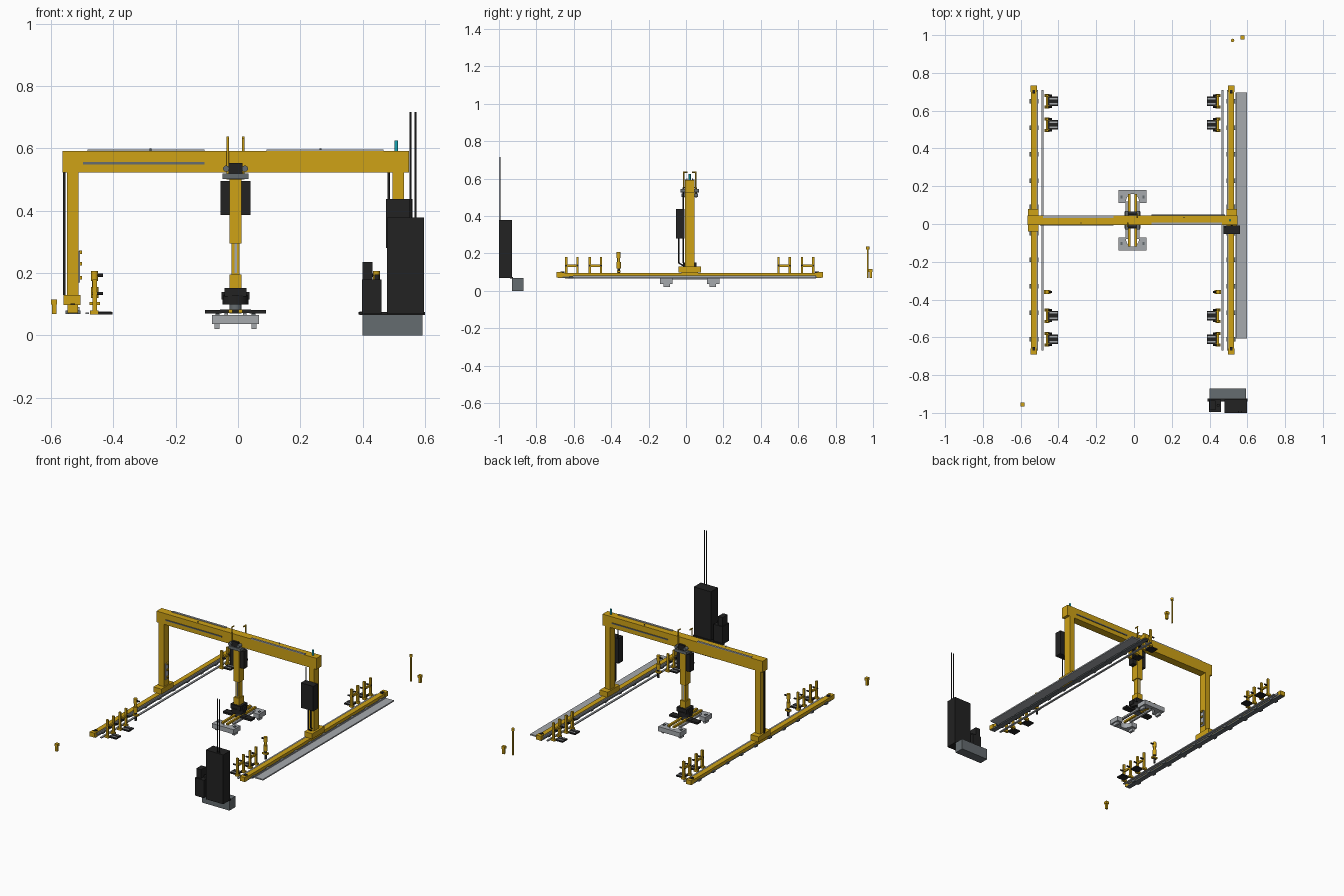
import bpy
import bmesh
import math
from mathutils import Matrix, Vector

cube = bpy.data.objects.get("Cube")
if cube:
    bpy.data.objects.remove(cube, do_unlink=True)

# The gantry is symmetric about this point; loose equipment uses the world origin
GANTRY = Vector((-.008, .02, 0))
WORLD = Vector((0, 0, 0))


def material(name, red, green, blue):
    mat = bpy.data.materials.new(name)
    mat.use_nodes = True
    mat.diffuse_color = (red, green, blue, 1)
    shader = next(n for n in mat.node_tree.nodes if n.type == 'BSDF_PRINCIPLED')
    shader.inputs["Base Color"].default_value = (red, green, blue, 1)
    shader.inputs["Roughness"].default_value = .6
    return mat


yellow = material("safety yellow", .62, .36, .008)
dark = material("charcoal", .016, .016, .016)
light_grey = material("light grey", .38, .4, .42)
steel = material("steel grey", .13, .15, .16)
cyan = material("cyan lamp", .01, .38, .46)


def finish(name, bm, mat):
    bmesh.ops.recalc_face_normals(bm, faces=bm.faces)
    mesh = bpy.data.meshes.new(name)
    bm.to_mesh(mesh)
    bm.free()
    mesh.materials.append(mat)
    obj = bpy.data.objects.new(name, mesh)
    bpy.context.collection.objects.link(obj)
    return obj


def signs(mirror):
    """Sign pairs for copies: x, y, xy mirror, or turn for a half turn."""
    if mirror == "turn":
        return [(1, 1), (-1, -1)]
    xs = (1, -1) if "x" in mirror else (1,)
    ys = (1, -1) if "y" in mirror else (1,)
    return [(sx, sy) for sx in xs for sy in ys]


def label(name, mirror, sx, sy):
    if "x" in mirror or mirror == "turn":
        name += "_left" if sx > 0 else "_right"
    if "y" in mirror:
        name += "_back" if sy > 0 else "_front"
    return name


def box(name, mat, x, y, z, mirror="", origin=GANTRY):
    for sx, sy in signs(mirror):
        bm = bmesh.new()
        bmesh.ops.create_cube(bm, size=1)
        size = Vector((x[1] - x[0], y[1] - y[0], z[1] - z[0]))
        mid = Vector((sx * sum(x) / 2, sy * sum(y) / 2, sum(z) / 2))
        bmesh.ops.transform(bm, verts=bm.verts,
                            matrix=Matrix.Translation(mid + origin) @ Matrix.Diagonal(size).to_4x4())
        finish(label(name, mirror, sx, sy), bm, mat)


def rod(name, mat, start, end, radius, mirror="", origin=GANTRY):
    for sx, sy in signs(mirror):
        flip = Vector((sx, sy, 1))
        a, b = Vector(start) * flip + origin, Vector(end) * flip + origin
        bm = bmesh.new()
        bmesh.ops.create_cone(bm, cap_ends=True, segments=16, radius1=radius,
                              radius2=radius, depth=(b - a).length)
        turn = (b - a).to_track_quat('Z', 'Y').to_matrix().to_4x4()
        bmesh.ops.transform(bm, verts=bm.verts, matrix=Matrix.Translation((a + b) / 2) @ turn)
        for face in bm.faces:
            face.smooth = len(face.verts) == 4
        for edge in bm.edges:
            edge.smooth = all(f.smooth for f in edge.link_faces)
        finish(label(name, mirror, sx, sy), bm, mat)


def plate(name, mat, outline, z, mirror=""):
    for sx, sy in signs(mirror):
        bm = bmesh.new()
        verts = [bm.verts.new(Vector((px * sx, py * sy, z[0])) + GANTRY) for px, py in outline]
        face = bm.faces.new(verts)
        top = bmesh.ops.extrude_face_region(bm, geom=[face])["geom"]
        bmesh.ops.translate(bm, vec=(0, 0, z[1] - z[0]),
                            verts=[v for v in top if isinstance(v, bmesh.types.BMVert)])
        finish(label(name, mirror, sx, sy), bm, mat)


# Portal frame
box("main_beam", yellow, (-.555, .557), (-.025, .025), (.522, .592))
box("column", yellow, (.504, .54), (-.025, .025), (.12, .53), "x")
box("carriage", yellow, (.497, .552), (-.06, .06), (.097, .13), "x")
box("carriage_shoe", yellow, (.507, .537), (-.045, .045), (.07, .1), "x")
box("beam_slot", steel, (-.49, -.1), (-.029, -.024), (.549, .556), "turn")
box("beam_cable_tray", light_grey, (-.475, -.1), (.012, .025), (.59, .596), "turn")
rod("lifting_eye", steel, (.273, .015, .59), (.273, .015, .6), .003, "turn")
box("column_plate", light_grey, (-.506, -.499), (-.015, .015), (.17, .27))
for height in (.18, .225, .262):
    box("column_sensor", yellow, (-.502, -.492), (-.008, .008), (height, height + .01))
rod("column_conduit", dark, (-.549, 0, .13), (-.549, 0, .522), .004)

# Warning lamp and column switch box
rod("warning_lamp", cyan, (.516, 0, .592), (.516, 0, .625), .006)
box("switch_box", dark, (.482, .568), (-.073, -.028), (.28, .437))
rod("switch_box_cable", dark, (.491, -.035, .43), (.491, -.035, .522), .004)
for offset in (-.06, -.035):
    rod("drop_cable", dark, (.525, offset, .28), (.525, offset, .15), .004)
    rod("drop_cable_bend", dark, (.525, offset, .15), (.525, offset + .03, .132), .004)

# Floor rails
box("rail", yellow, (.507, .537), (-.7, .7), (.077, .095), "x")
box("rail_underside", steel, (.505, .535), (-.705, .705), (.068, .077), "x")
box("rail_edge_strip", light_grey, (.5, .508), (-.69, .69), (.08, .092), "x")
box("rail_end_stop", yellow, (.505, .539), (.68, .712), (.072, .1), "xy")
box("rail_buffer", dark, (.515, .53), (.67, .69), (.095, .103), "xy")
box("guide_strip", light_grey, (.47, .482), (-.69, .69), (.068, .074), "x")
for i in range(10):
    spot = -.63 + i * .14
    box("rail_clip", steel, (.498, .546), (spot - .012, spot + .012), (.069, .08), "x")
box("cable_channel", light_grey, (.548, .605), (-.625, .675), (.066, .074))
box("cable_channel_lip", light_grey, (.545, .551), (-.625, .675), (.066, .082))

# Stands beside the rails
for centre in (.505, .63):
    box("stand_foot", dark, (.394, .447), (centre - .025, centre + .025), (.067, .075), "xy")
    for offset in (-.014, .014):
        box("stand_foot_stripe", light_grey, (.398, .44),
            (centre + offset - .004, centre + offset + .004), (.074, .077), "xy")
    box("stand_bar", yellow, (.446, .457), (centre - .03, centre + .03), (.128, .14), "xy")
    for offset in (-.03, .03):
        spot = centre + offset
        box("stand_post", yellow, (.445, .459), (spot - .006, spot + .006), (.067, .18), "xy")
        box("stand_bracket", yellow, (.44, .467), (spot - .008, spot + .008), (.067, .08), "xy")
        rod("stand_pin", dark, (.425, spot, .135), (.46, spot, .135), .005, "xy")
rod("beacon_foot", dark, (.452, -.38, .067), (.452, -.38, .125), .007, "x")
rod("beacon_body", yellow, (.452, -.38, .12), (.452, -.38, .155), .012, "x")
rod("beacon_neck", yellow, (.452, -.38, .15), (.452, -.38, .18), .008, "x")
rod("beacon_head", yellow, (.452, -.38, .175), (.452, -.38, .207), .011, "x")
rod("beacon_pin", dark, (.425, -.38, .193), (.455, -.38, .193), .005, "x")
box("beacon_bracket", yellow, (.434, .468), (-.39, -.37), (.098, .108), "x")

# Trolley on the beam
box("trolley_plate", steel, (-.042, .042), (-.045, .045), (.502, .52))
box("trolley_cheek", dark, (-.022, .022), (.027, .04), (.5, .553), "y")
for offset in (-.03, .03):
    rod("trolley_roller", steel, (offset, .024, .535), (offset, .05, .535), .01, "y")
rod("hose_post", yellow, (.025, .032, .5), (.025, .032, .638), .004, "turn")
rod("hose_hook", yellow, (.025, .036, .635), (.025, .012, .635), .004, "turn")
box("drive_housing", dark, (-.048, .048), (-.018, .018), (.386, .495))

# Telescopic mast
box("mast_outer", yellow, (-.019, .019), (-.024, .024), (.295, .5))
box("mast_inner", yellow, (-.013, .013), (-.016, .016), (.19, .3))
box("mast_guide", light_grey, (-.004, .004), (.016, .018), (.2, .295), "y")
box("mast_collar", yellow, (-.019, .019), (-.024, .024), (.152, .195))
box("rotator", dark, (-.035, .035), (-.035, .035), (.125, .152))
rod("rotator_drum", dark, (0, 0, .1), (0, 0, .13), .042)
box("rotator_motor", dark, (.028, .045), (-.015, .015), (.115, .14), "x")
rod("wrist", steel, (0, 0, .07), (0, 0, .105), .02)

# Gripper with two notched jaws
box("gripper_spine", dark, (-.05, .05), (-.02, .02), (.072, .083))
box("gripper_arm", dark, (.045, .098), (-.02, .02), (.07, .082), "x")
box("gripper_slide", yellow, (.01, .023), (-.14, .14), (.072, .084), "x")
box("gripper_link", light_grey, (.024, .036), (-.1, .1), (.062, .072), "x")
notch = [(.036 * math.cos(a), .092 + .048 * math.sin(a))
         for a in (math.pi * i / 12 for i in range(13))]
jaw = [(.075, .092), *notch, (-.075, .092), (-.075, .16), (.075, .16)]
plate("gripper_jaw", light_grey, jaw, (.037, .066), "y")
box("jaw_foot", light_grey, (.052, .067), (.105, .14), (.02, .04), "xy")
box("jaw_pad", steel, (.052, .064), (.115, .13), (.066, .07), "xy")

# Control cabinet with its concrete base
box("cabinet_base", steel, (.4, .592), (-.93, -.87), (0, .068), origin=WORLD)
box("cabinet_floor", dark, (.39, .6), (-.94, -.925), (.066, .075), origin=WORLD)
box("cabinet", dark, (.478, .597), (-1, -.93), (.068, .378), origin=WORLD)
box("side_unit", dark, (.397, .46), (-.995, -.93), (.068, .18), origin=WORLD)
box("side_unit_top", dark, (.4, .432), (-.985, -.935), (.18, .235), origin=WORLD)
rod("side_unit_cap", dark, (.446, -.96, .18), (.446, -.96, .195), .008, origin=WORLD)
for spot in (.553, .569):
    rod("cabinet_mast", dark, (spot, -.994, .37), (spot, -.994, .717), .003, origin=WORLD)

# Corner marker posts
for px, py in ((-.59, -.955), (.575, .987)):
    box("marker_post", yellow, (px - .007, px + .007), (py - .007, py + .007),
        (.068, .11), origin=WORLD)
    box("marker_cap", yellow, (px - .01, px + .01), (py - .01, py + .01),
        (.1, .116), origin=WORLD)
rod("tall_marker", yellow, (.522, .972, .068), (.522, .972, .235), .005, origin=WORLD)
rod("tall_marker_cap", yellow, (.522, .972, .222), (.522, .972, .236), .009, origin=WORLD)
